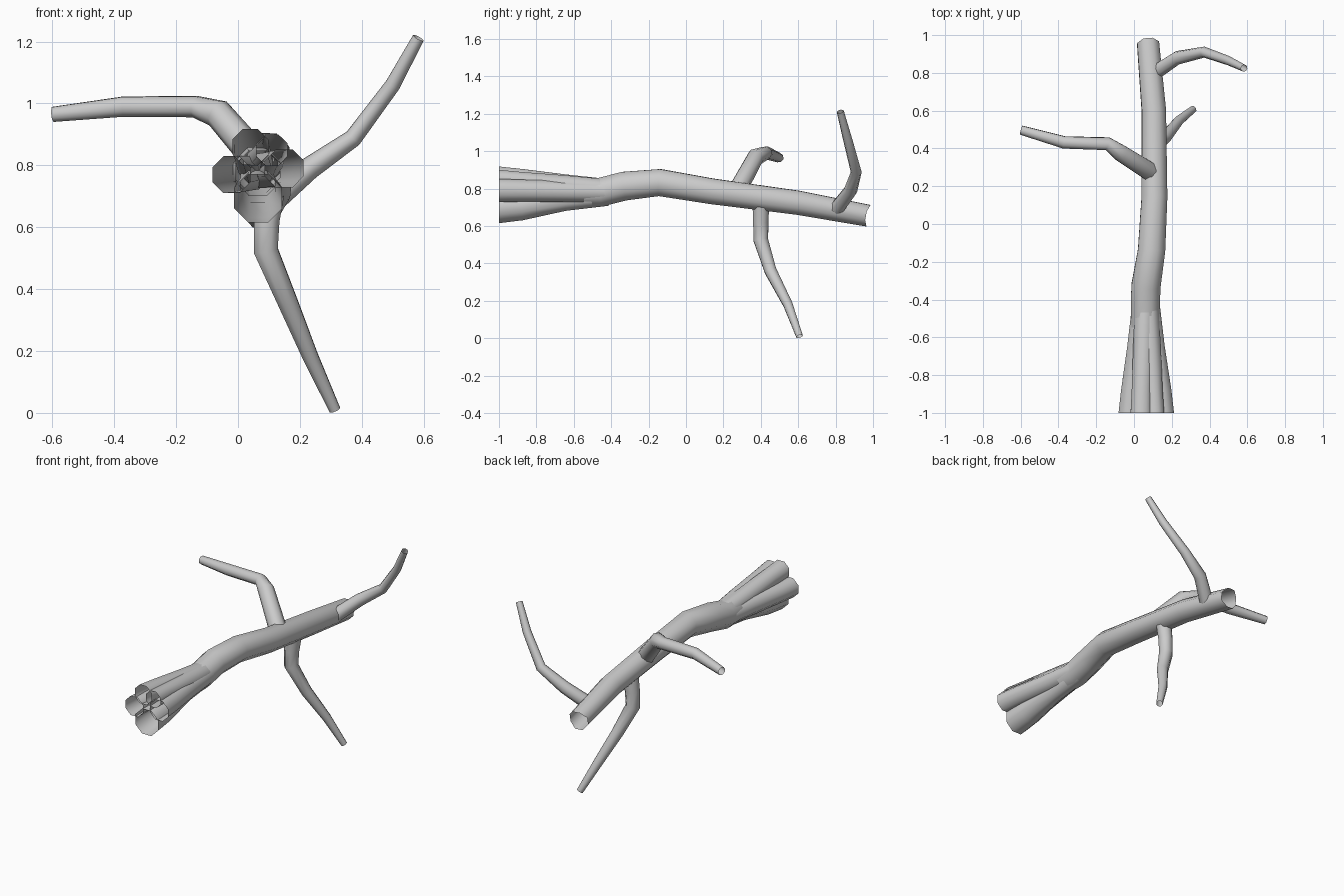
import bpy, bmesh, math
from mathutils import Vector

if "Cube" in bpy.data.objects:
    bpy.data.objects.remove(bpy.data.objects["Cube"])

SIDES = 8


def tube(name, stations, end_dir=None, ragged=0.0):
    """Open eight-sided tube through (x, y, z, radius) stations, mitred at bends."""
    pts = [Vector(s[:3]) for s in stations]
    segs = [(b - a).normalized() for a, b in zip(pts, pts[1:])]
    tans = [segs[0]] + [(a + b).normalized() for a, b in zip(segs, segs[1:])] + [segs[-1]]
    if end_dir:
        tans[-1] = Vector(end_dir)
    ref = Vector((0, 0, 1)) if abs(tans[0].z) < 0.9 else Vector((1, 0, 0))
    u = (ref - tans[0] * ref.dot(tans[0])).normalized()
    bm = bmesh.new()
    rings = []
    for i, (p, t, s) in enumerate(zip(pts, tans, stations)):
        if i:
            u = tans[i - 1].rotation_difference(t) @ u
        v = t.cross(u)
        R = s[3] / math.cos(math.pi / SIDES)
        ring = []
        for k in range(SIDES):
            a = 2 * math.pi * (k + 0.5) / SIDES
            co = p + (u * math.cos(a) + v * math.sin(a)) * R
            if ragged and i == len(pts) - 1:
                co -= t * ragged * abs(math.sin(a))
            ring.append(bm.verts.new(co))
        rings.append(ring)
    for a, b in zip(rings, rings[1:]):
        for k in range(SIDES):
            n = (k + 1) % SIDES
            f = bm.faces.new((a[k], a[n], b[n], b[k]))
            f.smooth = True
    me = bpy.data.meshes.new(name)
    bm.to_mesh(me)
    bm.free()
    ob = bpy.data.objects.new(name, me)
    bpy.context.collection.objects.link(ob)
    return ob


# Fallen trunk, lying along y, broken at the far end
tube("trunk", [
    (0.065, -0.72, 0.775, 0.072), (0.06, -0.46, 0.78, 0.077),
    (0.063, -0.33, 0.813, 0.077), (0.093, -0.14, 0.832, 0.072),
    (0.108, 0.14, 0.785, 0.068), (0.105, 0.60, 0.724, 0.064),
    (0.072, 0.985, 0.653, 0.058)], ragged=0.03)

# Flared roots, cut flat at y = -1: centre x, z and radius at the cut
for i, (x, z, r) in enumerate([(-0.022, 0.77, 0.06), (0.15, 0.79, 0.062),
                               (0.065, 0.693, 0.078), (0.04, 0.86, 0.058),
                               (0.11, 0.85, 0.05)]):
    cx, cz = 0.063, 0.78

    def at(y, f, rr):
        return (cx + (x - cx) * f, y, cz + (z - cz) * f, rr)
    tube(f"root_{i + 1}", [at(-0.42, 0.2, 0.055), at(-0.65, 0.5, 0.056),
                           at(-0.88, 0.87, r * 0.95), at(-1.0, 1.0, r)],
         end_dir=(0, -1, 0))

# Branches
tube("left_branch", [
    (0.08, 0.28, 0.80, 0.048), (-0.065, 0.372, 0.968, 0.044),
    (-0.14, 0.425, 0.99, 0.034), (-0.37, 0.432, 0.99, 0.032),
    (-0.597, 0.497, 0.965, 0.024)])
tube("right_branch", [
    (0.11, 0.80, 0.685, 0.038), (0.23, 0.88, 0.79, 0.034),
    (0.372, 0.91, 0.888, 0.027), (0.50, 0.865, 1.06, 0.023),
    (0.583, 0.825, 1.212, 0.018)])
tube("lower_branch", [
    (0.11, 0.40, 0.74, 0.045), (0.093, 0.40, 0.62, 0.041),
    (0.09, 0.40, 0.525, 0.039), (0.16, 0.452, 0.36, 0.032),
    (0.235, 0.545, 0.18, 0.025), (0.313, 0.607, 0.01, 0.018)])
